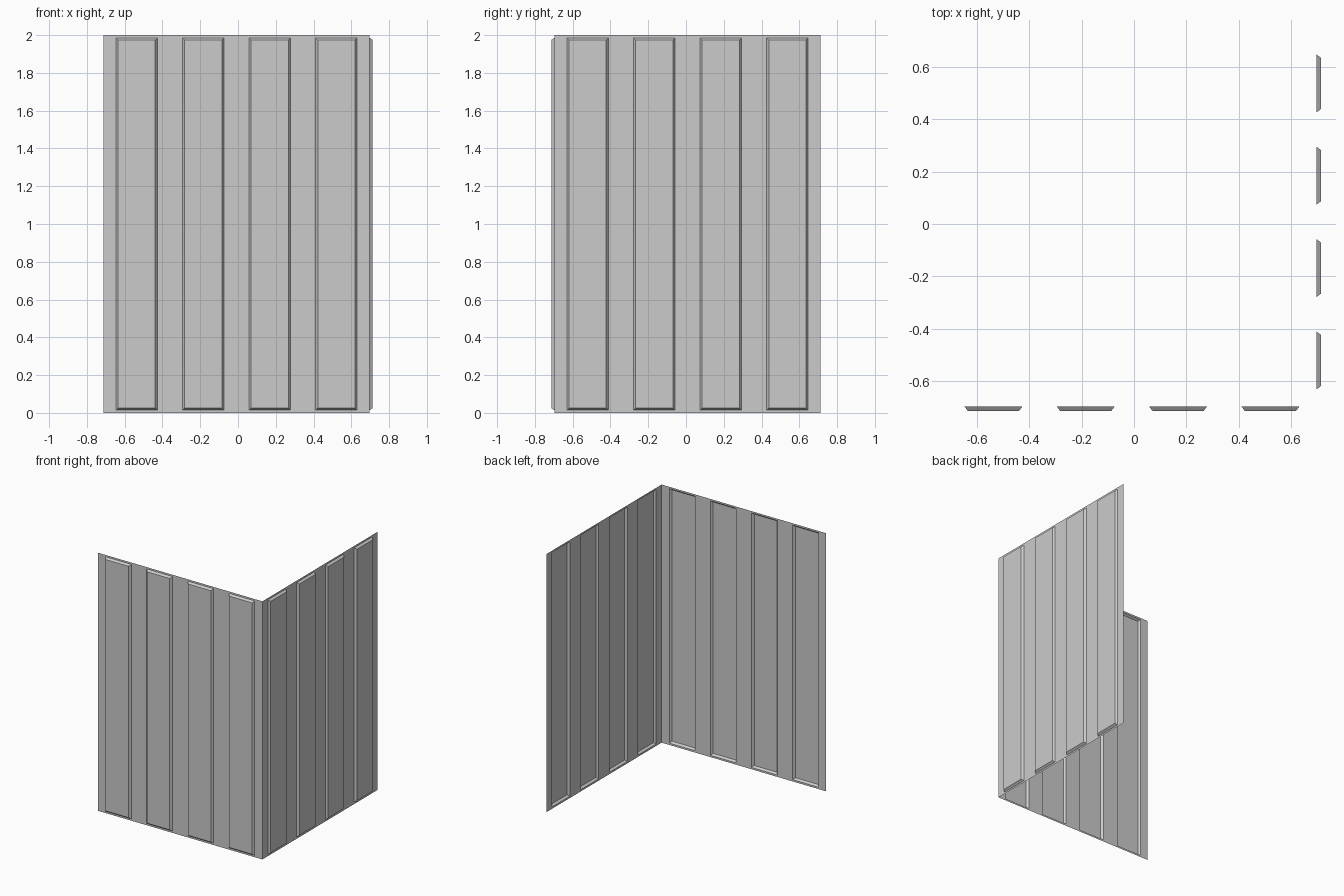
import bpy
import bmesh
from mathutils import Vector

cube = bpy.data.objects.get("Cube")
if cube:
    bpy.data.objects.remove(cube, do_unlink=True)

HEIGHT, LENGTH, CELLS = 2.0, 1.41, 4
DEPTH = 0.016                 # how far each panel is pressed outward
CORNER = 0.697                # where the two walls meet
RIM, SIDE, BEVEL = 0.014, 0.066, 0.012

grey = bpy.data.materials.new("wall_grey")
grey.use_nodes = True
colour = (0.6, 0.6, 0.6, 1)
grey.diffuse_color = colour
grey.node_tree.nodes["Principled BSDF"].inputs["Base Color"].default_value = colour


def build_wall(name, start, along, outward):
    """Thin sheet with a row of tall pressed panels."""
    bm = bmesh.new()
    step = LENGTH / CELLS

    def ring(u0, u1, margin_u, margin_z, d):
        a, b = u0 + margin_u, u1 - margin_u
        lo, hi = margin_z, HEIGHT - margin_z
        return [bm.verts.new(start + along * u + outward * d + Vector((0, 0, z)))
                for u, z in ((a, lo), (b, lo), (b, hi), (a, hi))]

    for i in range(CELLS):
        u0, u1 = i * step, (i + 1) * step
        rings = [ring(u0, u1, 0, 0, 0),
                 ring(u0, u1, SIDE, RIM, 0),
                 ring(u0, u1, SIDE + BEVEL, RIM + BEVEL, DEPTH)]
        # flat border, then sloped panel edge
        for outer, inner in zip(rings, rings[1:]):
            for k in range(4):
                n = (k + 1) % 4
                bm.faces.new((outer[k], outer[n], inner[n], inner[k]))
        # raised panel face
        bm.faces.new(rings[-1])

    bmesh.ops.remove_doubles(bm, verts=bm.verts, dist=0.0001)
    mesh = bpy.data.meshes.new(name)
    bm.to_mesh(mesh)
    bm.free()
    mesh.materials.append(grey)
    obj = bpy.data.objects.new(name, mesh)
    bpy.context.collection.objects.link(obj)


# Two walls meeting at the front left corner
build_wall("front_wall", Vector((CORNER - LENGTH, -CORNER, 0)),
           Vector((1, 0, 0)), Vector((0, -1, 0)))
build_wall("left_wall", Vector((CORNER, -CORNER, 0)),
           Vector((0, 1, 0)), Vector((1, 0, 0)))
